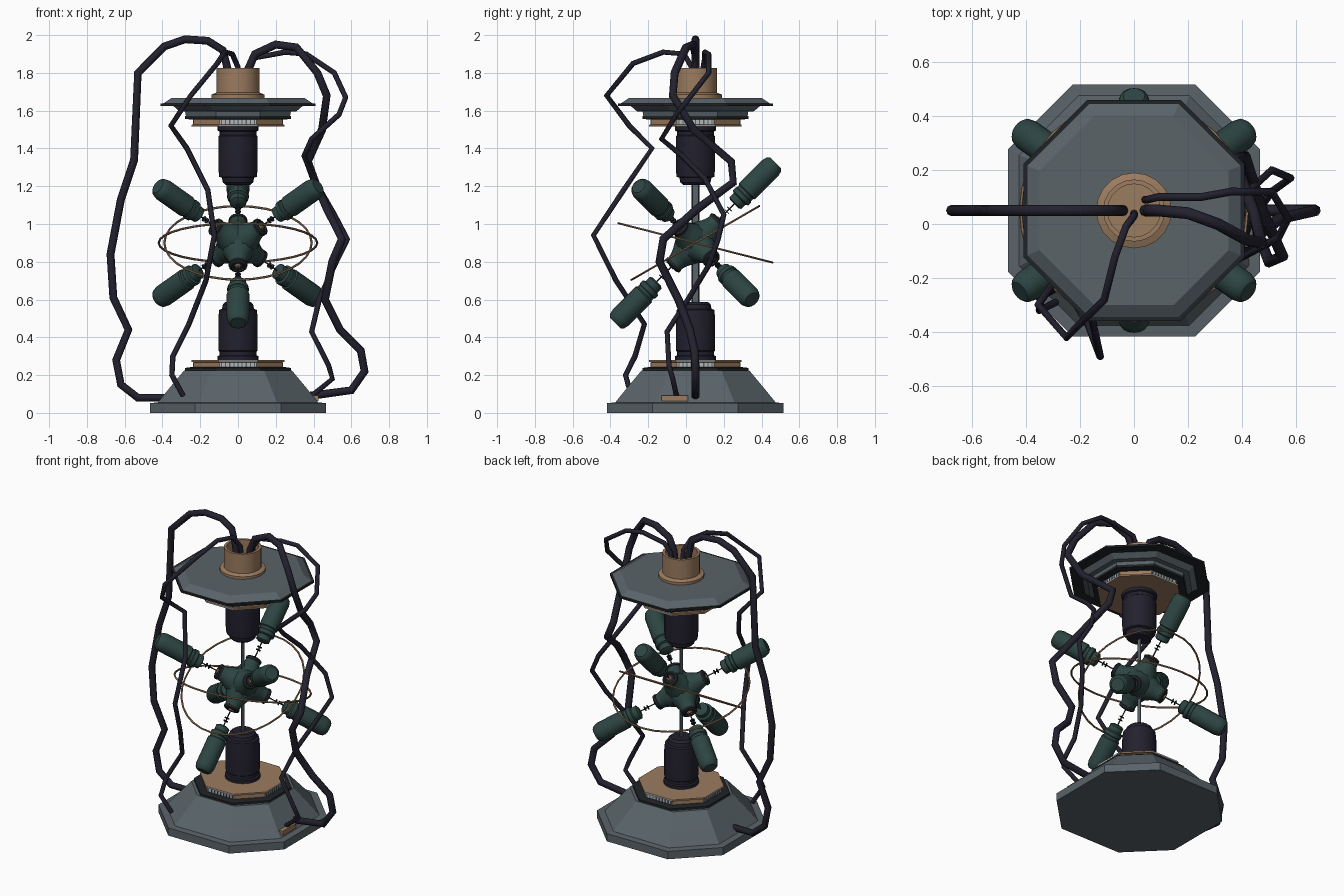
import bpy, bmesh, math
from mathutils import Vector, Matrix

cube = bpy.data.objects.get("Cube")
if cube:
    bpy.data.objects.remove(cube, do_unlink=True)


def material(name, rgb):
    m = bpy.data.materials.new(name)
    m.use_nodes = True
    m.diffuse_color = (*rgb, 1)
    m.node_tree.nodes["Principled BSDF"].inputs["Base Color"].default_value = (*rgb, 1)
    return m


SLATE = material("slate metal", (0.10, 0.125, 0.14))
BLACK = material("black trim", (0.014, 0.017, 0.02))
NAVY = material("dark rubber", (0.016, 0.015, 0.027))
GREEN = material("dark green", (0.026, 0.06, 0.055))
TAN = material("copper tan", (0.33, 0.2, 0.115))
PALE = material("pale grey", (0.45, 0.47, 0.47))

AXIS = Matrix.Translation((0, 0.05, 0))
HEART = Vector((0, 0.05, 0.9))


def finish(bm, name, mats, smooth=False):
    bmesh.ops.recalc_face_normals(bm, faces=bm.faces)
    mesh = bpy.data.meshes.new(name)
    bm.to_mesh(mesh)
    bm.free()
    for m in mats:
        mesh.materials.append(m)
    ob = bpy.data.objects.new(name, mesh)
    bpy.context.collection.objects.link(ob)
    if smooth:
        bpy.ops.object.select_all(action='DESELECT')
        ob.select_set(True)
        bpy.context.view_layer.objects.active = ob
        bpy.ops.object.shade_smooth_by_angle(angle=math.radians(35))
    return ob


def circle(n):
    return [(math.cos(2 * math.pi * i / n), math.sin(2 * math.pi * i / n)) for i in range(n)]


def octagon(k):
    # flat sides face the axes; k is half a side over the half width
    return [(1, -k), (1, k), (k, 1), (-k, 1), (-1, k), (-1, -k), (-k, -1), (k, -1)]


def stack(name, profile, outline, mats, matrix=AXIS, smooth=False, rule=None):
    """Loft an outline through (size, height) pairs and cap both ends."""
    bm = bmesh.new()
    rings = [[bm.verts.new((x * r, y * r, z)) for x, y in outline] for r, z in profile]
    n = len(outline)
    for a, b in zip(rings, rings[1:]):
        for i in range(n):
            bm.faces.new((a[i], a[(i + 1) % n], b[(i + 1) % n], b[i]))
    bm.faces.new(rings[0])
    bm.faces.new(rings[-1])
    bm.normal_update()
    if rule:
        for f in bm.faces:
            f.material_index = rule(f)
    bm.transform(matrix)
    return finish(bm, name, mats, smooth)


def box(name, centre, size, mat, turn=0):
    bm = bmesh.new()
    bmesh.ops.create_cube(bm, size=1)
    bm.transform(Matrix.Translation((0, 0.05, 0)) @ Matrix.Rotation(turn, 4, 'Z')
                 @ Matrix.Translation(centre) @ Matrix.Diagonal((*size, 1)))
    return finish(bm, name, [mat])


def cable(name, radius, points):
    cu = bpy.data.curves.new(name, 'CURVE')
    cu.dimensions = '3D'
    cu.bevel_depth = radius
    cu.bevel_resolution = 2
    cu.use_fill_caps = True
    sp = cu.splines.new('POLY')
    sp.points.add(len(points) - 1)
    for p, co in zip(sp.points, points):
        p.co = (*co, 1)
    cu.materials.append(NAVY)
    ob = bpy.data.objects.new(name, cu)
    bpy.context.collection.objects.link(ob)
    bpy.ops.object.select_all(action='DESELECT')
    ob.select_set(True)
    bpy.context.view_layer.objects.active = ob
    bpy.ops.object.convert(target='MESH')


# Stepped octagonal base
BASE, REG = octagon(0.485), octagon(0.42)
stack("base", [(.467, 0), (.467, .052), (.425, .055), (.36, .135), (.285, .225)], BASE, [SLATE])
box("base_socket", (.395, -.11, .078), (.06, .14, .03), TAN)

# Canopy over the top
stack("canopy_underside", [(.26, 1.562), (.275, 1.568), (.28, 1.595), (.31, 1.597),
                           (.345, 1.627)], REG, [SLATE])
stack("canopy_rim", [(.41, 1.625), (.41, 1.638)], REG, [BLACK])
stack("canopy_top", [(.395, 1.638), (.35, 1.668)], REG, [SLATE])

# Collar: an open cup for the cables
stack("collar", [(.14, 1.665), (.14, 1.685), (.115, 1.695), (.115, 1.825), (.098, 1.825),
                 (.098, 1.72)], circle(20), [TAN], smooth=True)


# Vent plates and lamp holders, mirrored about the middle height
def vent_face(f):
    n = f.normal
    return 1 if max(abs(n.x), abs(n.y)) > .95 else 0


LAMP = [(.108, .275), (.108, .3), (.098, .305), (.098, .325), (.104, .33), (.104, .5),
        (.1, .545), (.085, .55), (.08, .575), (.065, .588)]
for label, place in (("lower", lambda z: z), ("upper", lambda z: 1.795 - z)):
    def put(profile):
        return [(r, place(z)) for r, z in profile]
    stack(label + "_vent_trim", put([(.28, .222), (.28, .238), (.25, .242)]), REG, [BLACK])
    stack(label + "_vent_plate", put([(.235, .235), (.235, .268), (.245, .27), (.245, .28)]),
          REG, [TAN, PALE], rule=vent_face)
    for side in range(4):
        for i in range(-4, 5):
            box(label + "_vent_slat", (.236, i * .022, place(.253)), (.006, .006, .028),
                SLATE, side * math.pi / 2)
    stack(label + "_lamp_holder", put(LAMP), circle(20), [NAVY], smooth=True)
box("centre_strip", (0, 0, .9), (.005, .03, .66), SLATE)

# Core with six arms on perpendicular axes, each aimed at by an emitter
s = math.sqrt(.5)
axes = [Vector((0, s, s)), Vector((s, -.5, .5)), Vector((-s, -.5, .5))]
for d in axes + [-a for a in axes]:
    m = Matrix.Translation(HEART) @ d.to_track_quat('Z', 'Y').to_matrix().to_4x4()
    stack("core_arm", [(.1, 0), (.088, .06), (.06, .11), (.05, .135), (.046, .16)],
          circle(12), [GREEN], m, True)
    stack("arm_tip", [(.042, .155), (.05, .157), (.05, .172), (.036, .18), (.03, .172)],
          circle(12), [BLACK], m, True)
    stack("arm_lens", [(.02, .165), (.014, .184)], circle(8), [TAN], m)
    stack("emitter_pin", [(.004, .17), (.004, .232), (.016, .232), (.016, .237), (.004, .237),
                          (.004, .252), (.016, .252), (.016, .257), (.004, .257), (.004, .3)],
          circle(8), [BLACK], m)
    stack("emitter", [(.03, .29), (.044, .298), (.044, .33), (.057, .337), (.057, .36),
                      (.052, .364), (.052, .38), (.06, .386), (.06, .56), (.053, .588),
                      (.04, .6)], circle(16), [GREEN], m, True)

# Two tilted hoops round the core
for name, radius, tilt in (("wide_hoop", .42, -14.3), ("steep_hoop", .39, 30)):
    bpy.ops.mesh.primitive_torus_add(major_radius=radius, minor_radius=.006, major_segments=32,
                                     minor_segments=6, location=HEART,
                                     rotation=(math.radians(tilt), 0, 0))
    hoop = bpy.context.object
    hoop.name = name
    hoop.data.materials.append(TAN)

# Cables from the collar down to the base; the right one hangs in one plane
right_run = [(-.04, 1.7), (-.055, 1.82), (-.08, 1.92), (-.16, 1.97), (-.28, 1.978),
             (-.39, 1.94), (-.53, 1.8), (-.55, 1.34), (-.62, 1.13), (-.675, .84), (-.66, .61),
             (-.58, .44), (-.645, .28), (-.62, .15), (-.53, .08), (-.36, .08)]
cable("right_thick_cable", .021, [(x, .05, z) for x, z in right_run])
cable("front_thin_cable", .0145, [
    (0, .04, 1.7), (0, .03, 1.83), (-.03, -.01, 1.9), (-.07, -.12, 1.91), (-.11, -.28, 1.85),
    (-.25, -.42, 1.68), (-.355, -.3, 1.52), (-.27, -.18, 1.4), (-.16, -.33, 1.18),
    (-.125, -.49, .94), (-.17, -.37, .7), (-.26, -.22, .47), (-.345, -.27, .3),
    (-.35, -.32, .2), (-.29, -.29, .09)])
cable("left_thick_cable", .022, [
    (.04, .05, 1.7), (.055, .05, 1.82), (.09, .05, 1.9), (.2, .04, 1.95), (.31, 0, 1.935),
    (.42, -.06, 1.8), (.47, -.07, 1.68), (.445, .04, 1.5), (.37, .24, 1.33), (.41, .25, 1.22),
    (.47, .06, 1.08), (.55, -.12, .92), (.5, -.14, .8), (.46, -.04, .6), (.54, .02, .44),
    (.65, .045, .33), (.67, .05, .22), (.6, .05, .12), (.38, .05, .09)])
cable("left_thin_cable", .0145, [
    (.04, .09, 1.7), (.05, .09, 1.82), (.09, .1, 1.88), (.25, .1, 1.91), (.36, .12, 1.9),
    (.51, .12, 1.8), (.57, .02, 1.67), (.535, -.05, 1.58), (.39, -.13, 1.45),
    (.35, -.02, 1.36), (.4, .1, 1.24), (.51, .2, 1.05), (.58, .17, .92), (.51, .12, .78),
    (.43, .01, .6), (.39, -.1, .43), (.48, -.09, .25), (.5, -.07, .18), (.39, -.05, .09)])
